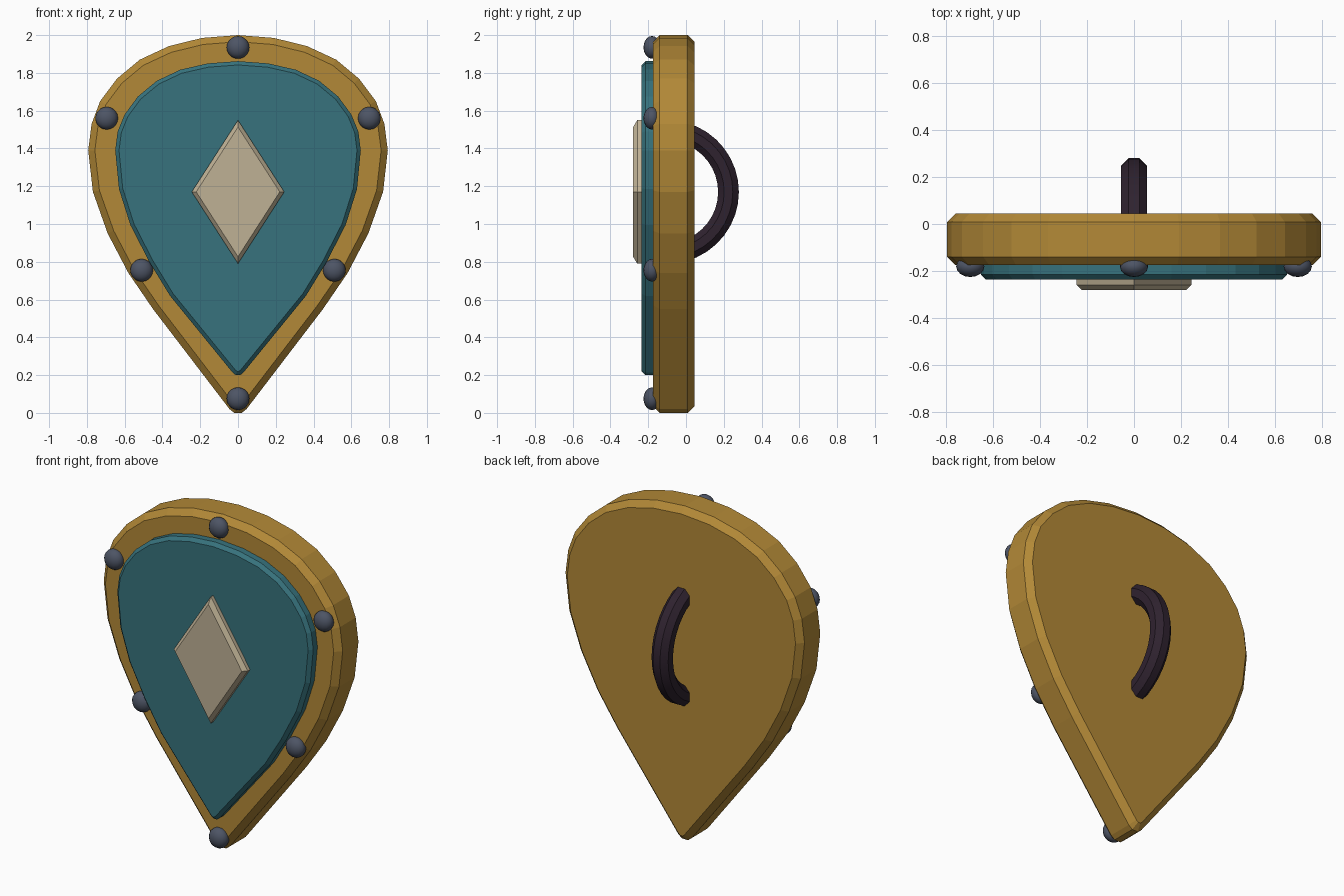
import bpy, bmesh, math
from mathutils import Vector

if "Cube" in bpy.data.objects:
    bpy.data.objects.remove(bpy.data.objects["Cube"])


def material(name, rgb):
    m = bpy.data.materials.new(name)
    m.diffuse_color = (*rgb, 1)
    m.use_nodes = True
    m.node_tree.nodes["Principled BSDF"].inputs["Base Color"].default_value = m.diffuse_color
    return m


GOLD = material("aged gold", (0.45, 0.25, 0.038))
TEAL = material("deep teal", (0.038, 0.17, 0.205))
CREAM = material("pale cream", (0.52, 0.44, 0.30))
STEEL = material("blue steel", (0.075, 0.09, 0.13))
LEATHER = material("dark leather", (0.028, 0.016, 0.028))


def finish(name, bm, mat, smooth=False):
    bmesh.ops.recalc_face_normals(bm, faces=bm.faces)
    me = bpy.data.meshes.new(name)
    bm.to_mesh(me)
    bm.free()
    me.materials.append(mat)
    for p in me.polygons:
        p.use_smooth = smooth
    ob = bpy.data.objects.new(name, me)
    bpy.context.collection.objects.link(ob)
    return ob


def mirrored(half):
    """Close a right-hand outline (top to bottom) across x = 0."""
    return half + [(-x, z) for x, z in reversed(half) if x > 0]


def inset(loop, d):
    """Move every edge of a clockwise outline inward by d."""
    out, n = [], len(loop)
    for i in range(n):
        a, b, c = (Vector(loop[(i + k) % n]) for k in (-1, 0, 1))
        u, v = (b - a).normalized(), (c - b).normalized()
        n1, n2 = Vector((u.y, -u.x)), Vector((v.y, -v.x))
        out.append(tuple(b + (n1 + n2) * d / (1 + n1.dot(n2))))
    return out


def plate(name, loop, layers, mat):
    """Stack (y, inset) layers of an outline into a chamfered plate."""
    bm = bmesh.new()
    rings = [[bm.verts.new((x, y, z)) for x, z in inset(loop, d)] for y, d in layers]
    n = len(loop)
    for r, s in zip(rings, rings[1:]):
        for i in range(n):
            bm.faces.new((r[i], r[(i + 1) % n], s[(i + 1) % n], s[i]))
    bm.faces.new(rings[0])
    bm.faces.new(rings[-1])
    return finish(name, bm, mat)


# Teardrop body with chamfers front and back
body = mirrored([(0, 2.0), (0.19, 1.985), (0.365, 1.942), (0.52, 1.87), (0.64, 1.77),
                 (0.73, 1.65), (0.775, 1.53), (0.793, 1.39), (0.768, 1.17), (0.69, 0.95),
                 (0.58, 0.74), (0.45, 0.55), (0.045, 0.02), (0.02, 0.0)])
plate("shield_body", body,
      [(-0.175, 0.035), (-0.14, 0), (0.009, 0), (0.044, 0.035)], GOLD)

# Raised coloured field
field = mirrored([(0, 1.862), (0.16, 1.85), (0.305, 1.817), (0.43, 1.758), (0.53, 1.675),
                  (0.60, 1.58), (0.637, 1.49), (0.65, 1.39), (0.63, 1.185), (0.57, 0.995),
                  (0.47, 0.80), (0.36, 0.62), (0.03, 0.215), (0.012, 0.2)])
plate("front_field", field, [(-0.235, 0.02), (-0.215, 0), (-0.16, 0)], TEAL)

# Diamond emblem
diamond = mirrored([(0, 1.55), (0.245, 1.17), (0, 0.79)])
plate("diamond_emblem", diamond, [(-0.28, 0.02), (-0.258, 0), (-0.225, 0)], CREAM)

# Rivets around the rim
for i, (x, z) in enumerate([(0, 1.935), (0.695, 1.56), (-0.695, 1.56),
                            (0.51, 0.755), (-0.51, 0.755), (0, 0.075)]):
    bm = bmesh.new()
    bmesh.ops.create_uvsphere(bm, u_segments=16, v_segments=10, radius=0.06)
    bmesh.ops.scale(bm, vec=(1, 0.75, 1), verts=bm.verts)
    bmesh.ops.translate(bm, vec=(x, -0.18, z), verts=bm.verts)
    finish(f"rivet_{i + 1}", bm, STEEL, smooth=True)

# Octagonal arched grip on the back, its ends buried in the body
bm = bmesh.new()
STEPS, SIDES, R, r = 16, 8, 0.325, 0.0595
rings = []
for i in range(STEPS + 1):
    a = math.radians(-75 + 150 * i / STEPS)
    ring = []
    for k in range(SIDES):
        t = math.tau * (k + 0.5) / SIDES
        d = R + r * math.cos(t)
        ring.append(bm.verts.new((r * math.sin(t), -0.1 + d * math.cos(a),
                                  1.17 + d * math.sin(a))))
    rings.append(ring)
for p, q in zip(rings, rings[1:]):
    for k in range(SIDES):
        m = (k + 1) % SIDES
        bm.faces.new((p[k], p[m], q[m], q[k]))
bm.faces.new(rings[0])
bm.faces.new(rings[-1])
grip = finish("back_grip", bm, LEATHER)
bpy.context.view_layer.objects.active = grip
grip.select_set(True)
bpy.ops.object.shade_smooth_by_angle(angle=math.radians(30))
